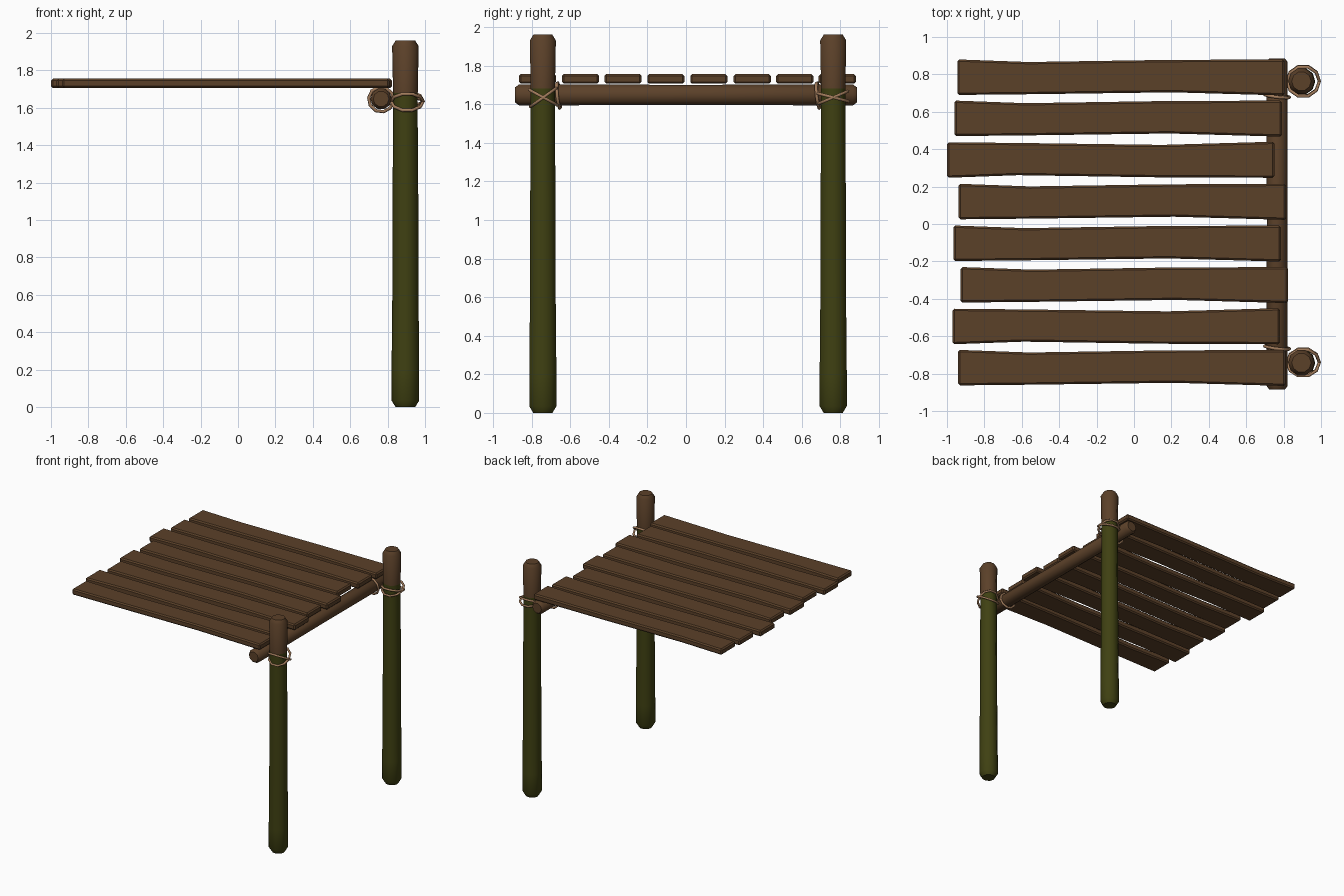
import bpy, bmesh, math
from mathutils import Vector, Matrix

if "Cube" in bpy.data.objects:
    bpy.data.objects.remove(bpy.data.objects["Cube"])

def material(name, rgb):
    m = bpy.data.materials.new(name)
    m.diffuse_color = (*rgb, 1)
    m.use_nodes = True
    m.node_tree.nodes["Principled BSDF"].inputs["Base Color"].default_value = m.diffuse_color
    return m

WOOD = material("brown wood", (0.105, 0.052, 0.022))
MOSS = material("mossy green", (0.050, 0.052, 0.006))
ROPE = material("tan rope", (0.36, 0.20, 0.105))

def finish(name, bm, mats, angle=40):
    bmesh.ops.recalc_face_normals(bm, faces=bm.faces)
    me = bpy.data.meshes.new(name)
    bm.to_mesh(me)
    bm.free()
    for m in mats:
        me.materials.append(m)
    ob = bpy.data.objects.new(name, me)
    bpy.context.collection.objects.link(ob)
    bpy.context.view_layer.objects.active = ob
    ob.select_set(True)
    bpy.ops.object.shade_smooth_by_angle(angle=math.radians(angle))
    ob.select_set(False)
    return ob

def log(name, profile, matrix, mats, sides=10, split=None):
    """Lathe a (radius, height) profile; faces above split use material 1."""
    bm = bmesh.new()
    rings = [[bm.verts.new((r * math.cos(2 * math.pi * i / sides),
                            r * math.sin(2 * math.pi * i / sides), h))
              for i in range(sides)] for r, h in profile]
    bm.faces.new(rings[0])
    bm.faces.new(rings[-1])
    for a, b in zip(rings, rings[1:]):
        for i in range(sides):
            j = (i + 1) % sides
            bm.faces.new((a[i], a[j], b[j], b[i]))
    if split is not None:
        for f in bm.faces:
            f.material_index = int(f.calc_center_median().z > split)
    bm.transform(matrix)
    return finish(name, bm, mats)

def rope_ring(name, centre, radius, axis, thick=0.009, sides=10):
    """Rope loop around the given axis."""
    rot = Vector((0, 0, 1)).rotation_difference(Vector(axis)).to_matrix().to_4x4()
    bm = bmesh.new()
    grid = []
    for i in range(sides):
        a = 2 * math.pi * i / sides
        grid.append([])
        for k in range(6):
            t = 2 * math.pi * k / 6
            r = radius + thick * math.cos(t)
            grid[-1].append(bm.verts.new((r * math.cos(a), r * math.sin(a), thick * math.sin(t))))
    for i in range(sides):
        for k in range(6):
            p, q, n = grid[i], grid[(i + 1) % sides], (k + 1) % 6
            bm.faces.new((p[k], q[k], q[n], p[n]))
    bm.transform(Matrix.Translation(centre) @ rot)
    return finish(name, bm, [ROPE], 70)

# Posts: mossy below the lashing, bare wood above
POST = [(0.052, 0), (0.074, 0.035), (0.074, 0.2), (0.070, 0.6), (0.069, 1.1), (0.066, 1.5),
        (0.066, 1.68), (0.071, 1.93), (0.052, 1.96)]
for side, y in (("front", -0.742), ("back", 0.763)):
    log(side + "_post", POST, Matrix.Translation((0.895, y, 0)), [MOSS, WOOD], split=1.68)

# Cross beam carrying the planks
BEAM = [(0.042, -0.885), (0.057, -0.865), (0.055, 0), (0.057, 0.865), (0.042, 0.885)]
log("cross_beam", BEAM, Matrix.Translation((0.765, 0, 1.648)) @ Matrix.Rotation(-math.pi / 2, 4, 'X'), [WOOD])

# Rope lashings: crossed loops on each post, one loop on the beam
for side, y, beam_y, tilts in (("front", -0.74, -0.66, (0.5, -0.62)), ("back", 0.763, 0.685, (0.25, -0.4))):
    for n, t in enumerate(tilts):
        rope_ring(f"{side}_post_rope_{n + 1}", (0.905, y, 1.635), 0.086, (0, math.sin(t), math.cos(t)))
    rope_ring(side + "_beam_rope", (0.765, beam_y, 1.645), 0.067, (0.12, 1, 0.1))

# Planks: shared uneven outline, some flipped
TOP = [(0, .095), (0.38, .081), (1.1, .092), (1.75, .095)]
BOTTOM = [(1.75, -.098), (1.15, -.081), (0.4, -.091), (0, -.095)]
PLANKS = [(-0.945, .785, 1), (-0.96, .565, 1), (-1.0, .342, -1), (-0.937, .12, 1),
          (-0.965, -.103, 1), (-0.927, -.325, 1), (-0.97, -.548, -1), (-0.94, -.768, 1)]
for n, (x0, yc, flip) in enumerate(PLANKS):
    bm = bmesh.new()
    f = bm.faces.new([bm.verts.new((x0 + x, yc + flip * y, 1.706)) for x, y in TOP + BOTTOM])
    up = bmesh.ops.extrude_face_region(bm, geom=[f])["geom"]
    bmesh.ops.translate(bm, vec=(0, 0, 0.05), verts=[v for v in up if isinstance(v, bmesh.types.BMVert)])
    bmesh.ops.recalc_face_normals(bm, faces=bm.faces)
    edges = [e for e in bm.edges if e.calc_face_angle(0) > 0.6]
    bmesh.ops.bevel(bm, geom=edges, offset=0.01, segments=1, affect='EDGES')
    finish(f"plank_{n + 1}", bm, [WOOD], 30)
